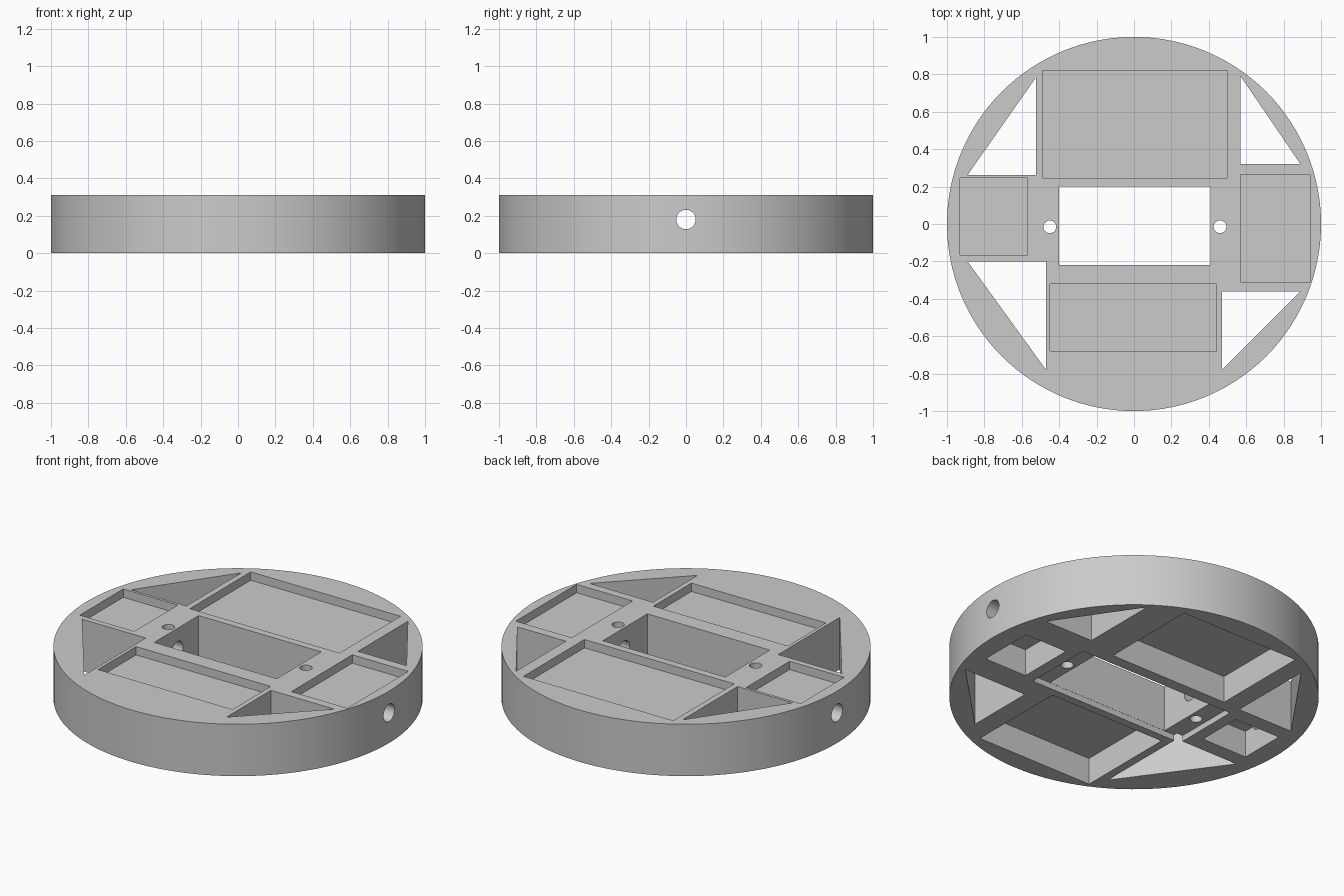
import bpy, bmesh, math
from mathutils import Matrix

cube = bpy.data.objects.get("Cube")
if cube:
    bpy.data.objects.remove(cube, do_unlink=True)

HEIGHT = 0.31
LOW, HIGH = -0.1, HEIGHT + 0.1      # limits of cuts that go right through

grey = bpy.data.materials.new("plain grey")
grey.use_nodes = True
grey.diffuse_color = (0.6, 0.6, 0.6, 1)
grey.node_tree.nodes["Principled BSDF"].inputs["Base Color"].default_value = (0.6, 0.6, 0.6, 1)


def link(name, bm):
    mesh = bpy.data.meshes.new(name)
    bmesh.ops.recalc_face_normals(bm, faces=bm.faces)
    bm.to_mesh(mesh)
    bm.free()
    mesh.materials.append(grey)
    obj = bpy.data.objects.new(name, mesh)
    bpy.context.collection.objects.link(obj)
    return obj


def prism(name, points, z0, z1):
    """Extrude a flat outline from z0 up to z1."""
    bm = bmesh.new()
    face = bm.faces.new([bm.verts.new((x, y, z0)) for x, y in points])
    top = bmesh.ops.extrude_face_region(bm, geom=[face])["geom"]
    verts = [v for v in top if isinstance(v, bmesh.types.BMVert)]
    bmesh.ops.translate(bm, verts=verts, vec=(0, 0, z1 - z0))
    return link(name, bm)


def box(name, x0, x1, y0, y1, z0, z1):
    return prism(name, [(x0, y0), (x1, y0), (x1, y1), (x0, y1)], z0, z1)


def cylinder(name, radius, depth, matrix, sides):
    bm = bmesh.new()
    bmesh.ops.create_cone(bm, cap_ends=True, segments=sides, radius1=radius,
                          radius2=radius, depth=depth, matrix=matrix)
    return link(name, bm)


# Round base
disc = cylinder("round_base", 1, HEIGHT, Matrix.Translation((0, 0, HEIGHT / 2)), 128)

cutters = []

# Central window and the shallow recess under it
cutters.append(box("window_cut", -0.4, 0.41, -0.22, 0.2, LOW, HIGH))
cutters.append(box("under_recess_cut", -0.51, 0.53, -0.221, 0.201, LOW, 0.035))

# Shallow trays in the top
for x0, x1, y0, y1 in [(-0.49, 0.5, 0.245, 0.82), (-0.45, 0.44, -0.68, -0.32),
                       (-0.93, -0.57, -0.165, 0.245), (0.57, 0.94, -0.31, 0.265)]:
    cutters.append(box("tray_cut", x0, x1, y0, y1, HEIGHT - 0.05, HIGH))

# Deep pockets in the underside
for x0, x1, y0, y1 in [(-0.41, 0.375, 0.27, 0.87), (-0.42, 0.35, -0.88, -0.27),
                       (-0.88, -0.58, -0.11, 0.17), (0.6, 0.88, -0.2, 0.14)]:
    cutters.append(box("pocket_cut", x0, x1, y0, y1, LOW, 0.16))

# Triangular openings: square corner, then the length of each leg
for x, y, dx, dy in [(-0.47, -0.2, -0.42, -0.58), (0.47, -0.36, 0.42, -0.42),
                     (-0.525, 0.262, -0.365, 0.52), (0.57, 0.32, 0.32, 0.47)]:
    cutters.append(prism("triangle_cut", [(x, y), (x + dx, y), (x, y + dy)], LOW, HIGH))

# Screw holes and the long cross bore
for x in (-0.45, 0.46):
    cutters.append(cylinder("screw_cut", 0.034, 1, Matrix.Translation((x, -0.015, 0)), 32))
cutters.append(cylinder("bore_cut", 0.052, 3, Matrix.Translation((0, 0, 0.18))
                        @ Matrix.Rotation(math.pi / 2, 4, "Y"), 32))

# Carve the base and drop the cutters
bpy.ops.object.select_all(action="DESELECT")
disc.select_set(True)
bpy.context.view_layer.objects.active = disc
for cutter in cutters:
    cut = disc.modifiers.new("cut", "BOOLEAN")
    cut.operation = "DIFFERENCE"
    cut.solver = "EXACT"
    cut.object = cutter
    bpy.ops.object.modifier_apply(modifier=cut.name)
    bpy.data.objects.remove(cutter, do_unlink=True)

bpy.ops.object.shade_smooth_by_angle(angle=math.radians(30))
